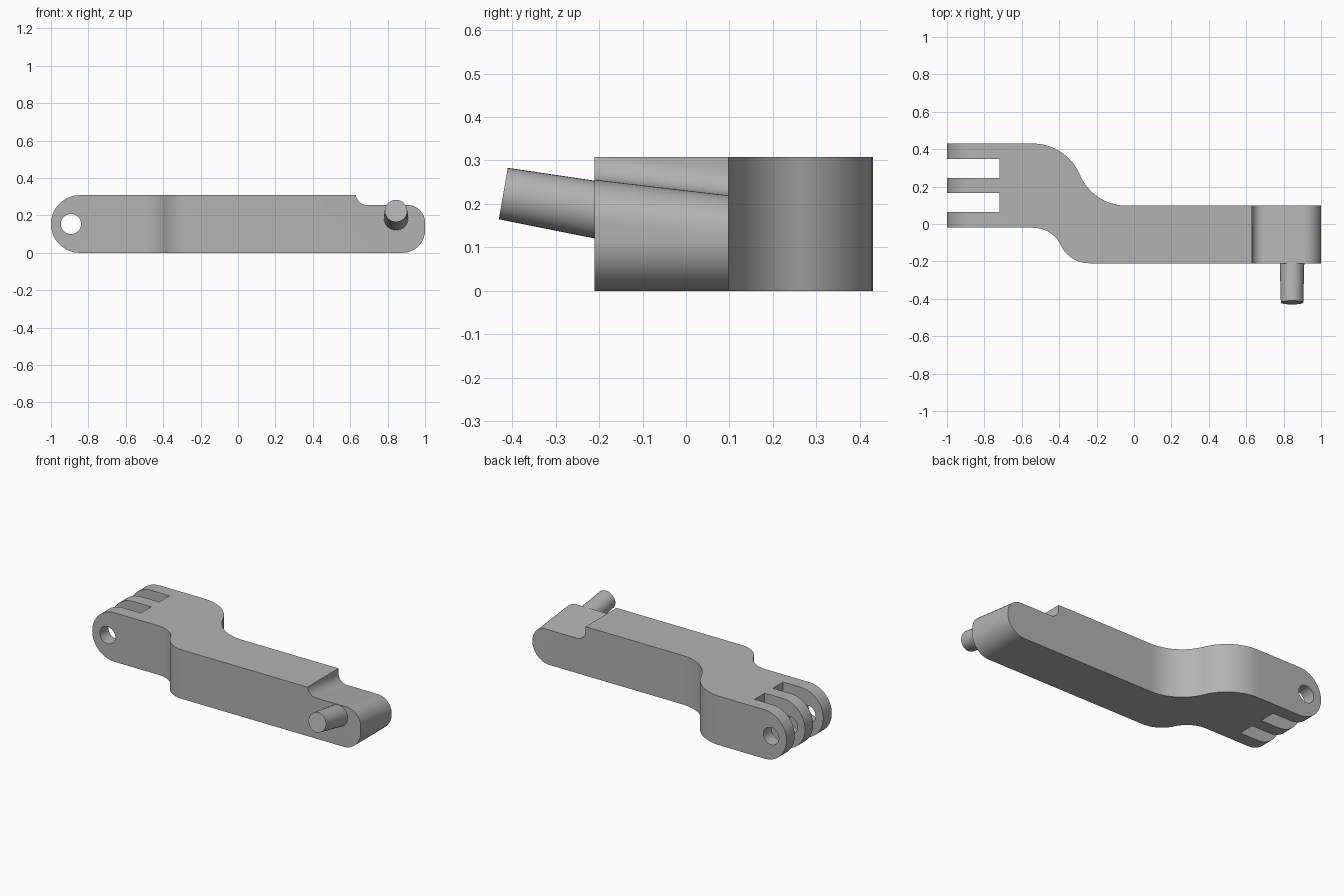
import bpy, bmesh, math
from mathutils import Vector

if "Cube" in bpy.data.objects:
    bpy.data.objects.remove(bpy.data.objects["Cube"], do_unlink=True)

grey = bpy.data.materials.new("plain grey")
grey.use_nodes = True
colour = (0.45, 0.45, 0.45, 1)
grey.diffuse_color = colour
grey.node_tree.nodes["Principled BSDF"].inputs["Base Color"].default_value = colour


def arc(cx, cy, r, start, end, n=16):
    """Points of an arc, angles in degrees."""
    angles = [math.radians(start + (end - start) * i / n) for i in range(n + 1)]
    return [(cx + r * math.cos(a), cy + r * math.sin(a)) for a in angles]


def s_curve(x0, y0, x1, y1):
    """Two equal tangent arcs stepping down between level runs."""
    dx, dy = x1 - x0, y0 - y1
    r = (dx * dx + dy * dy) / (4 * dy)
    turn = math.degrees(math.asin(dx / (2 * r)))
    first = arc(x0, y0 - r, r, 90, 90 - turn)
    second = arc(x1, y1 + r, r, 270 - turn, 270)
    return first + second[1:]


def loft(name, lower, upper):
    """Solid between two matching outlines of 3D points."""
    bm = bmesh.new()
    a = [bm.verts.new(p) for p in lower]
    b = [bm.verts.new(p) for p in upper]
    n = len(a)
    for i in range(n):
        j = (i + 1) % n
        bm.faces.new((a[i], a[j], b[j], b[i]))
    bm.faces.new(a[::-1])
    bm.faces.new(b)
    bm.normal_update()
    if bm.calc_volume(signed=True) < 0:
        bmesh.ops.reverse_faces(bm, faces=bm.faces)
    mesh = bpy.data.meshes.new(name)
    bm.to_mesh(mesh)
    bm.free()
    mesh.materials.append(grey)
    obj = bpy.data.objects.new(name, mesh)
    bpy.context.collection.objects.link(obj)
    return obj


def side_loft(name, outline, y0, y1, slope=0):
    """Side outline run along y, climbing by slope."""
    ends = [[(x, y, z + slope * y) for x, z in outline] for y in (y0, y1)]
    return loft(name, *ends)


def smooth(obj):
    bpy.ops.object.select_all(action="DESELECT")
    obj.select_set(True)
    bpy.context.view_layer.objects.active = obj
    bpy.ops.object.shade_smooth_by_angle(angle=math.radians(30))


def boolean(obj, cutter, operation):
    mod = obj.modifiers.new(cutter.name, "BOOLEAN")
    mod.operation = operation
    mod.solver = "EXACT"
    mod.object = cutter
    bpy.context.view_layer.objects.active = obj
    bpy.ops.object.modifier_apply(modifier=mod.name)
    bpy.data.objects.remove(cutter, do_unlink=True)


# Plan outline of the offset arm
HEIGHT = 0.308
HALF = HEIGHT / 2
plan = s_curve(-0.54, 0.43, -0.04, 0.098)
plan += [(1.1, 0.098), (1.1, -0.21)]
plan += s_curve(-0.54, -0.02, -0.24, -0.21)[::-1]
plan += [(-1.1, -0.02), (-1.1, 0.43)]
arm = loft("arm", [(x, y, -0.1) for x, y in plan], [(x, y, 0.5) for x, y in plan])

# Side outline: round clevis end, rounded lower corner at the pin end
side = arc(HALF - 1, HALF, HALF, 90, 270, 32)
side += arc(0.88, 0.12, 0.12, 270, 360)
side += [(1, HEIGHT)]
boolean(arm, side_loft("side_shape", side, -0.5, 0.7), "INTERSECT")

# Notch with filleted wall, floor sloping to the back and rounded upper corner
FLOOR, R = 0.231, 0.095
notch = [(0.63, 0.5)] + arc(0.69, FLOOR + 0.06, 0.06, 180, 270)
notch += arc(1 - R, FLOOR - R, R, 90, 0)
notch += [(1.2, FLOOR - R), (1.2, 0.5)]
boolean(arm, side_loft("notch", notch, -0.25, 0.14, -0.117), "DIFFERENCE")

# Two clevis slots
for low, high in ((0.064, 0.166), (0.246, 0.348)):
    rect = [(-1.2, -0.1), (-0.72, -0.1), (-0.72, 0.5), (-1.2, 0.5)]
    boolean(arm, side_loft("slot", rect, low, high), "DIFFERENCE")

# Cross hole through the fingers
circle = arc(-0.893, HALF, 0.054, 0, 360, 32)[:-1]
boolean(arm, side_loft("hole", circle, -0.3, 0.6), "DIFFERENCE")
smooth(arm)

# Tilted, tapered pin
tip = Vector((0.845, -0.42, 0.224))
base = Vector((0.845, -0.19, 0.184))
axis = tip - base
bpy.ops.mesh.primitive_cone_add(vertices=32, radius1=0.066, radius2=0.06,
                                depth=axis.length, location=(tip + base) / 2)
pin = bpy.context.object
pin.name = "pin"
pin.rotation_euler = axis.to_track_quat("Z", "Y").to_euler()
pin.data.materials.append(grey)
smooth(pin)
